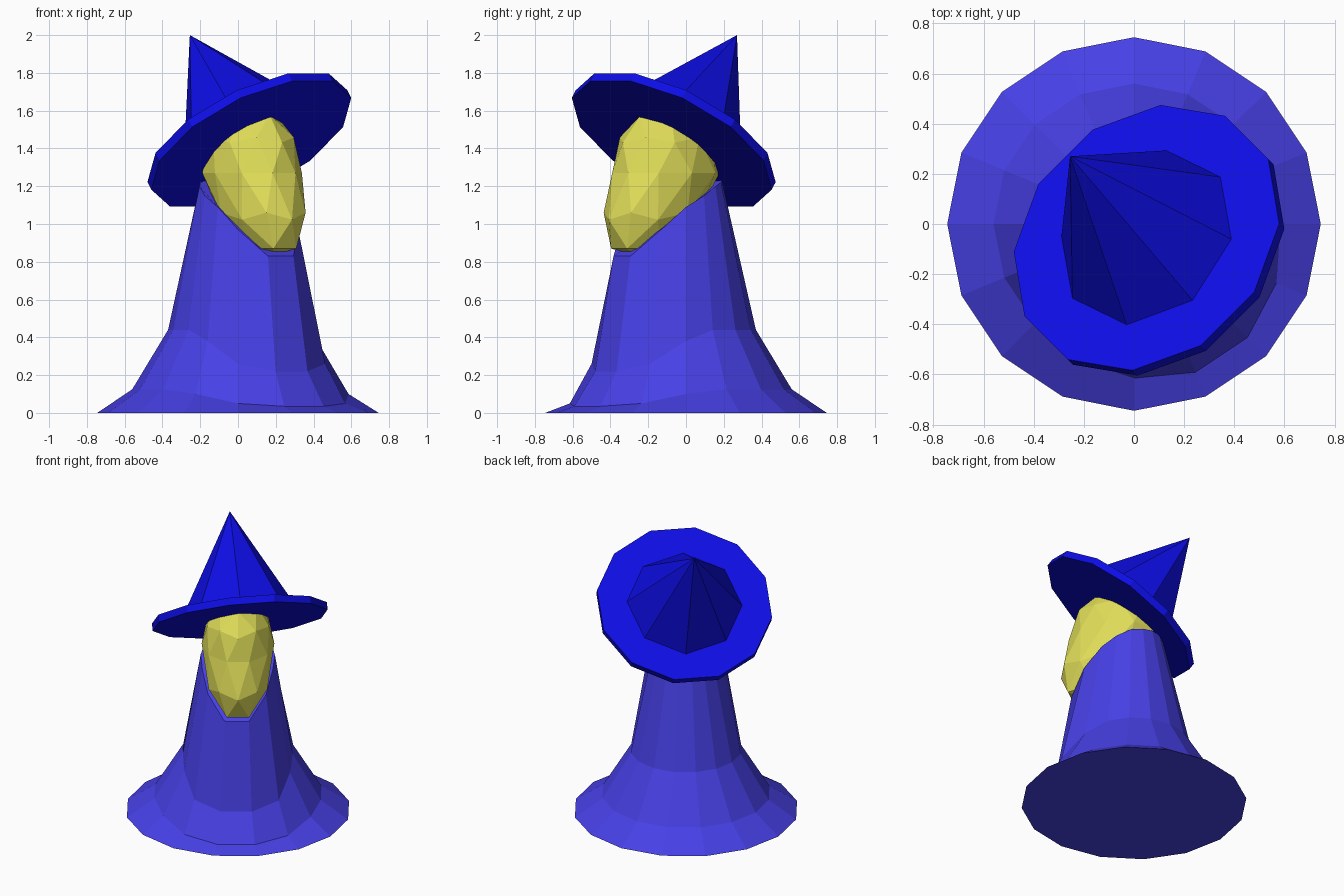
import bpy, bmesh, math
from mathutils import Vector

if "Cube" in bpy.data.objects:
    bpy.data.objects.remove(bpy.data.objects["Cube"])


def material(name, rgb):
    m = bpy.data.materials.new(name)
    m.diffuse_color = (*rgb, 1)
    m.use_nodes = True
    m.node_tree.nodes["Principled BSDF"].inputs["Base Color"].default_value = m.diffuse_color
    return m


robe_blue = material("robe_blue", (0.063, 0.051, 0.79))
hat_blue = material("hat_blue", (0.004, 0.004, 0.79))
pale_yellow = material("pale_yellow", (0.75, 0.73, 0.10))


def finish(name, bm, mat):
    bmesh.ops.recalc_face_normals(bm, faces=bm.faces)
    me = bpy.data.meshes.new(name)
    bm.to_mesh(me)
    bm.free()
    me.materials.append(mat)
    ob = bpy.data.objects.new(name, me)
    bpy.context.collection.objects.link(ob)
    return ob


def loft(name, rings, mat):
    """Skin between closed rings of equal length and cap both ends."""
    bm = bmesh.new()
    loops = [[bm.verts.new(p) for p in ring] for ring in rings]
    n = len(loops[0])
    for a, b in zip(loops, loops[1:]):
        for i in range(n):
            j = (i + 1) % n
            bm.faces.new((a[i], a[j], b[j], b[i]))
    bm.faces.new(loops[0][::-1])
    bm.faces.new(loops[-1])
    return finish(name, bm, mat)


# Robe: 16 sides, pulled outward and down toward the facing direction.
# Each ring lists (radius, height) by steps away from that direction.
profiles = [
    [(0.745, 0)] * 8,
    [(0.64, 0.035), (0.615, 0.05), (0.585, 0.10)] + [(0.56, 0.125)] * 5,
    [(0.52, 0.22), (0.50, 0.26), (0.42, 0.38)] + [(0.37, 0.44)] * 5,
    [(0.415, 0.83), (0.345, 0.97), (0.28, 1.09), (0.25, 1.15),
     (0.22, 1.20), (0.20, 1.22), (0.19, 1.23), (0.19, 1.23)],
]
rings = []
for prof in profiles:
    ring = []
    for k in range(16):
        r, z = prof[k if k < 8 else 15 - k]
        a = math.radians(-45 + 22.5 * k)
        ring.append((r * math.cos(a), r * math.sin(a), z))
    rings.append(ring)
loft("robe", rings, robe_blue)

# Head and beard: faceted ball whose lower half slides forward and narrows
bm = bmesh.new()
bmesh.ops.create_icosphere(bm, subdivisions=2, radius=1)
facing = math.radians(-55)
fwd = Vector((math.cos(facing), math.sin(facing), 0))
side = Vector((-fwd.y, fwd.x, 0))
for v in bm.verts:
    n = v.co.copy()
    low = max(0.0, -n.z)
    f = 0.13 + 0.20 * low + 0.31 * n.x
    s = 0.24 * n.y
    z = max(0.835, 1.27 + n.z * (0.36 if n.z > 0 else 0.47))
    v.co = fwd * f + side * s + Vector((0, 0, z))
finish("head", bm, pale_yellow)

# Hat frame: tilted disc plane rising toward the front
tilt = math.radians(36)
h = math.sqrt(0.5)
u = Vector((h * math.cos(tilt), -h * math.cos(tilt), math.sin(tilt)))
w = Vector((h, h, 0))
up = u.cross(w)
centre = Vector((0.06, -0.065, 1.445))


def hat_ring(radius, sides, start, height):
    out = []
    for k in range(sides):
        a = math.radians(start) + math.tau * k / sides
        out.append(centre + up * height
                   + (u * math.cos(a) + w * math.sin(a)) * radius)
    return out


# Hat brim: thick 12-sided disc
loft("hat_brim", [hat_ring(0.585, 12, 15, -0.025),
                  hat_ring(0.585, 12, 15, 0.025)], hat_blue)

# Hat cone: 8-sided point leaning back
bm = bmesh.new()
base = [bm.verts.new(p) for p in hat_ring(0.385, 8, -7, 0.02)]
tip = bm.verts.new((-0.255, 0.27, 2.0))
for i in range(8):
    bm.faces.new((base[i], base[(i + 1) % 8], tip))
bm.faces.new(base[::-1])
finish("hat_cone", bm, hat_blue)
